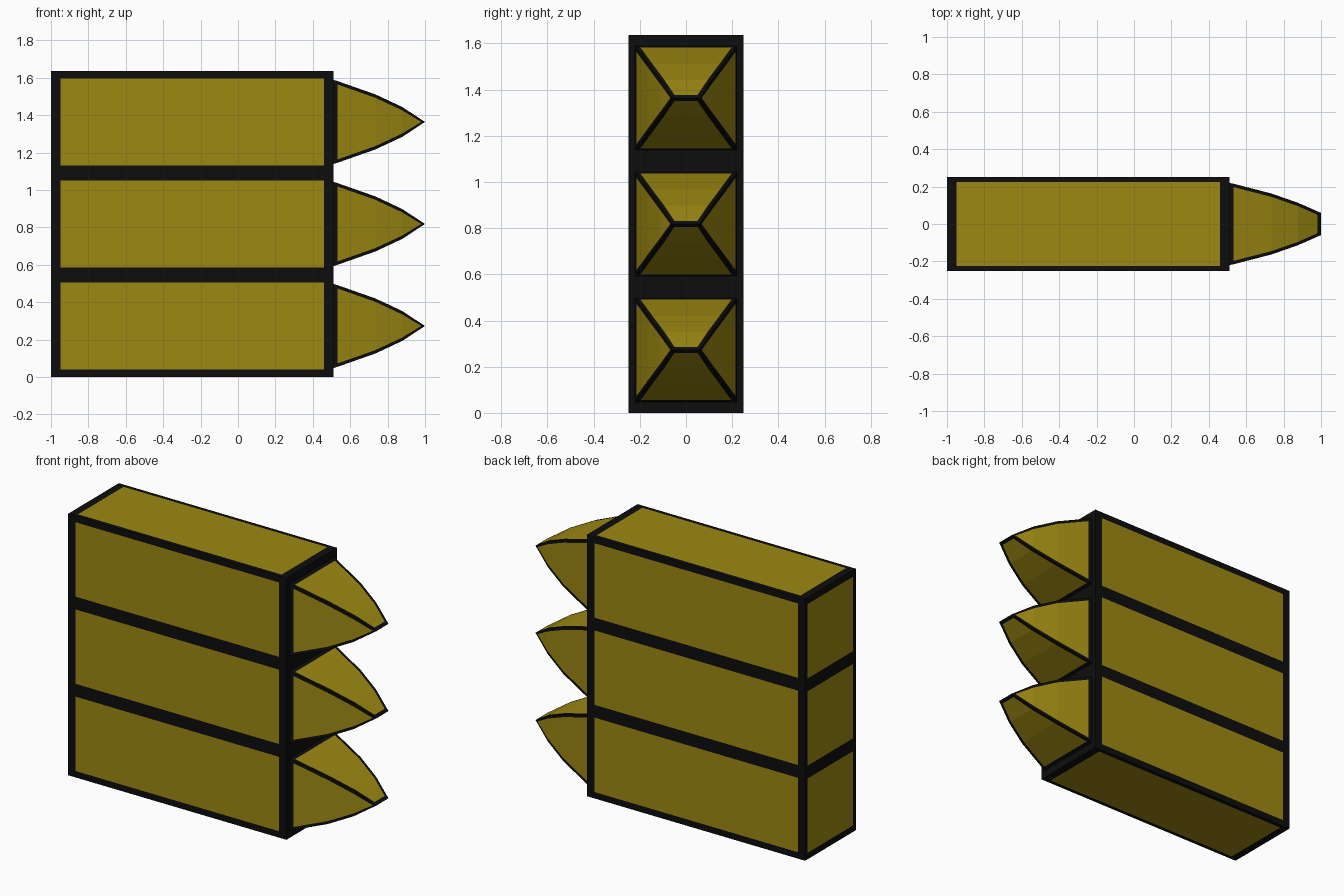
import bpy, bmesh

if "Cube" in bpy.data.objects:
    bpy.data.objects.remove(bpy.data.objects["Cube"])

def material(name, rgb):
    m = bpy.data.materials.new(name)
    m.diffuse_color = (*rgb, 1)
    m.use_nodes = True
    m.node_tree.nodes["Principled BSDF"].inputs["Base Color"].default_value = m.diffuse_color
    return m

GOLD = material("gold_panel", (0.34, 0.25, 0.006))
BLACK = material("black_trim", (0.004, 0.004, 0.004))
PITCH = 0.5455

def ring(x, hy, hz, iy, iz):
    """Rectangle across x, with extra points marking the trim on every side."""
    a, b = hy - iy, max(hz - iz, 0)
    return [(x, y, z) for y, z in (
        (-hy, -hz), (-a, -hz), (a, -hz), (hy, -hz), (hy, -b), (hy, b),
        (hy, hz), (a, hz), (-a, hz), (-hy, hz), (-hy, b), (-hy, -b))]

def loft(name, rings, gold_spans, z, rear_panel):
    bm = bmesh.new()
    loops = [[bm.verts.new(p) for p in r] for r in rings]

    def face(vs, gold):
        bm.faces.new(vs).material_index = 0 if gold else 1

    for s, (p, q) in enumerate(zip(loops, loops[1:])):
        for i in range(12):
            j = (i + 1) % 12
            face((p[i], p[j], q[j], q[i]), s in gold_spans and i % 3 == 1)
    if rear_panel:
        # rear end: gold panel in a black frame, front end plain black
        r = loops[0]
        c = [bm.verts.new((r[0].co.x, r[i].co.y, r[k].co.z))
             for i, k in ((1, 11), (2, 4), (7, 5), (8, 10))]
        face(c, True)
        for k in range(4):
            i, n = 3 * k, (k + 1) % 4
            face((r[i], r[i + 1], c[k], r[i - 1]), False)
            face((r[i + 1], r[i + 2], c[n], c[k]), False)
        face(loops[-1], False)
    else:
        # pointed end closes to a flat edge
        face(loops[0], False)
        bmesh.ops.remove_doubles(bm, verts=bm.verts, dist=1e-5)
    bmesh.ops.recalc_face_normals(bm, faces=bm.faces)
    me = bpy.data.meshes.new(name)
    bm.to_mesh(me)
    bm.free()
    me.materials.append(GOLD)
    me.materials.append(BLACK)
    ob = bpy.data.objects.new(name, me)
    ob.location.z = z
    bpy.context.collection.objects.link(ob)

# Cross-sections as x, half width, half height
body = [ring(x, 0.25, PITCH / 2, 0.025, 0.04) for x in (-1, -0.95, 0.46, 0.51)]
tip = [ring(x, hy, hz, 0.018, 0.018) for x, hy, hz in (
    (0.51, 0.22, 0.225), (0.533, 0.215, 0.218), (0.735, 0.163, 0.147),
    (0.878, 0.113, 0.08), (0.98, 0.068, 0.013), (1.0, 0.06, 0.0))]

# Three stacked cartridges
for n in range(3):
    z = PITCH * (n + 0.5)
    loft(f"casing_{n + 1}", body, {1}, z, True)
    loft(f"pointed_tip_{n + 1}", tip, {1, 2, 3}, z, False)
